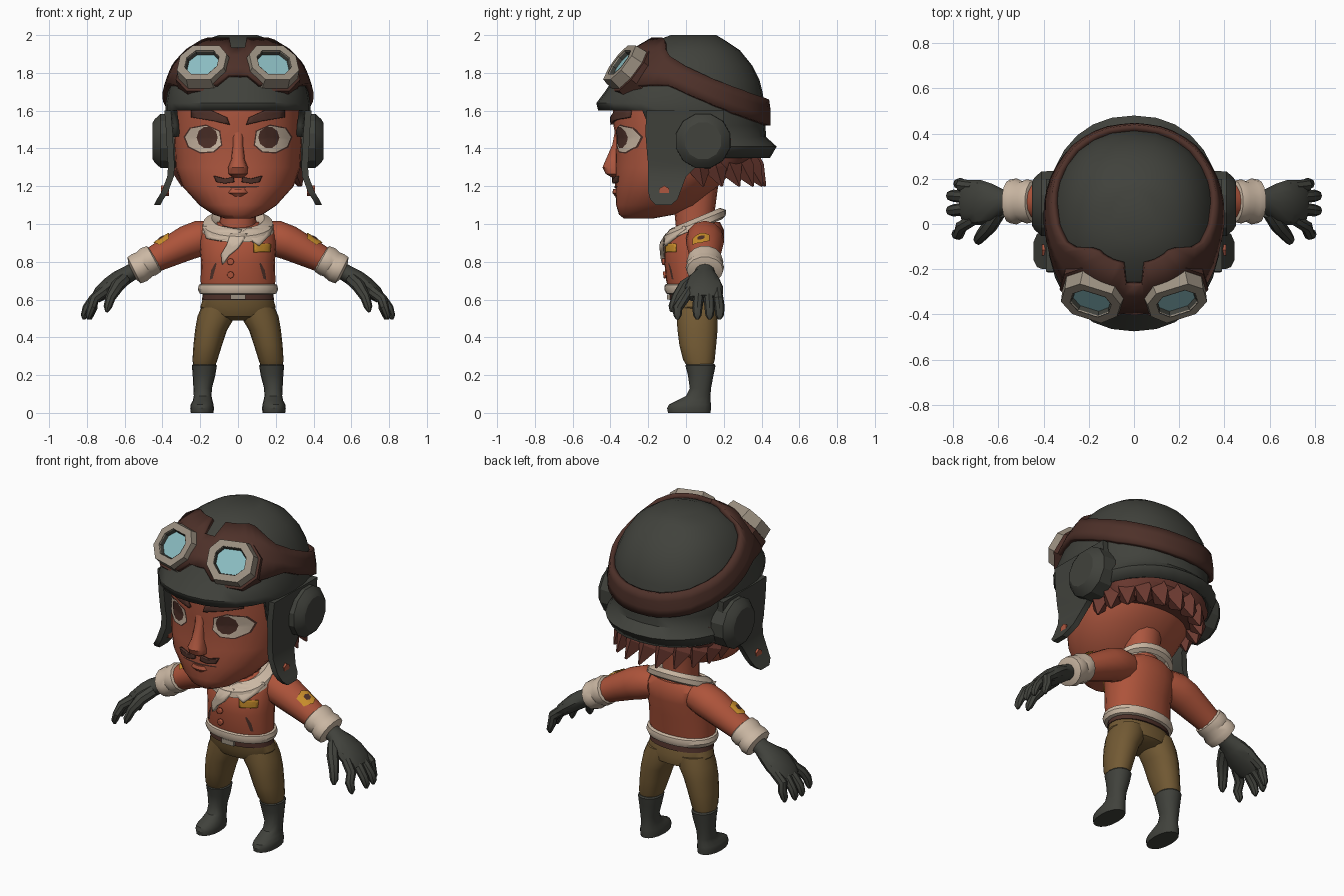
import bpy, bmesh, math
from mathutils import Vector as V
from mathutils.bvhtree import BVHTree

if "Cube" in bpy.data.objects:
    bpy.data.objects.remove(bpy.data.objects["Cube"])

COL = dict(skin=(.42, .095, .05), jacket=(.42, .088, .043), dark_leather=(.052, .054, .045),
           strap_brown=(.075, .03, .022), hair_brown=(.15, .042, .03), cream=(.60, .48, .37),
           trouser_brown=(.17, .102, .034), lens_blue=(.26, .51, .54), taupe=(.33, .28, .22),
           gold=(.60, .28, .025))
MATS = {}
for k, c in COL.items():
    MATS[k] = bpy.data.materials.new(k)
    MATS[k].diffuse_color = (*c, 1)


def make(name, bm, mat, mirror=False, solid=0, angle=35):
    bmesh.ops.recalc_face_normals(bm, faces=bm.faces)
    me = bpy.data.meshes.new(name)
    bm.to_mesh(me)
    tree = BVHTree.FromBMesh(bm)
    bm.free()
    ob = bpy.data.objects.new(name, me)
    bpy.context.collection.objects.link(ob)
    me.materials.append(MATS[mat])
    bpy.ops.object.select_all(action='DESELECT')
    ob.select_set(True)
    bpy.context.view_layer.objects.active = ob
    bpy.ops.object.shade_smooth_by_angle(angle=math.radians(angle))
    if solid:
        m = ob.modifiers.new("thickness", 'SOLIDIFY')
        m.thickness, m.offset = solid, -1
    if mirror:
        ob.modifiers.new("mirror", 'MIRROR')
    return tree


def skin_rings(rings, caps=True, close=True):
    """Join equal-length point loops with quads."""
    bm = bmesh.new()
    vs = [[bm.verts.new(p) for p in r] for r in rings]
    n = len(vs[0])
    for a, b in zip(vs, vs[1:]):
        for i in range(n if close else n - 1):
            j = (i + 1) % n
            bm.faces.new((a[i], a[j], b[j], b[i]))
    if caps:
        bm.faces.new(vs[0])
        bm.faces.new(vs[-1])
    return bm


def spow(t, e):
    return math.copysign(abs(t) ** e, t)


def oval(z, rx, yf, yb, cx=0, n=24, e=.92, tilt=0):
    out = []
    for i in range(n):
        a = 2 * math.pi * i / n
        y = (yf + yb) / 2 + (yb - yf) / 2 * spow(math.sin(a), e)
        out.append(V((cx + rx * spow(math.cos(a), e), y, z + tilt * y)))
    return out


def loft(name, levels, mat, mirror=False, caps=True, **kw):
    return make(name, skin_rings([oval(*l, **kw) for l in levels], caps), mat, mirror)


def tube(name, pts, mat, n=12, mirror=True, angle=35):
    """Points are x, y, z, half width along y, half thickness."""
    rings = []
    for i, p in enumerate(pts):
        t = (V(pts[min(i + 1, len(pts) - 1)][:3]) - V(pts[max(i - 1, 0)][:3])).normalized()
        v = t.cross(V((0, 1, 0))).normalized()
        u = v.cross(t)
        rings.append([V(p[:3]) + u * p[3] * math.cos(2 * math.pi * k / n)
                      + v * p[4] * math.sin(2 * math.pi * k / n) for k in range(n)])
    return make(name, skin_rings(rings), mat, mirror, angle=angle)


def plate(name, tree, poly, mat, off, mirror=True, origin=(0, 0, 0), n=(0, -1, 0), u=(1, 0, 0), solid=0):
    """Thin plate laid on a surface; poly is star-shaped around its mean."""
    n, u, o = V(n).normalized(), V(u), V(origin)
    v = n.cross(u) * (1 if n.cross(u).z > 0 else -1)
    pts = []
    for (a, b), (c, d) in zip(poly, poly[1:] + poly[:1]):
        pts += [(a + (c - a) * k / 3, b + (d - b) * k / 3) for k in range(3)]
    m = (sum(p[0] for p in poly) / len(poly), sum(p[1] for p in poly) / len(poly))

    def drop(a, b):
        q = o + u * a + v * b
        hit = tree.ray_cast(q + n * 2, -n)[0]
        return (hit or q) + n * off
    rings = [[drop(m[0] + (a - m[0]) * s, m[1] + (b - m[1]) * s) for a, b in pts] for s in (1, .7, .4, .1)]
    bm = skin_rings(rings, caps=False)
    bm.verts.ensure_lookup_table()
    bm.faces.new(bm.verts[-len(pts):])
    make(name, bm, mat, mirror, solid)


def disc(cx, cz, rx, rz, n=10):
    return [(cx + rx * math.cos(2 * math.pi * i / n), cz + rz * math.sin(2 * math.pi * i / n)) for i in range(n)]


# head and face
head = loft("head", [(1.03, .07, -.33, -.17), (1.05, .13, -.355, -.06), (1.10, .205, -.37, .06),
                     (1.2, .295, -.375, .17), (1.3, .33, -.375, .27), (1.45, .34, -.37, .33),
                     (1.55, .34, -.39, .35), (1.66, .33, -.38, .35)], "skin", n=32)
loft("nose", [(1.245, .025, -.39, -.33), (1.265, .05, -.425, -.33), (1.30, .052, -.442, -.33),
              (1.34, .036, -.425, -.33), (1.42, .028, -.39, -.33), (1.5, .03, -.375, -.33)], "skin", n=12)
loft("lower_lip", [(1.145, .03, -.375, -.3), (1.165, .06, -.39, -.3), (1.185, .05, -.385, -.3)], "skin", n=12)
loft("neck", [(.95, .1, -.05, .15), (1.05, .095, -.06, .15), (1.2, .11, -.05, .17)], "skin", n=16)
plate("mouth", head, [(-.11, 1.195), (0, 1.19), (.11, 1.195), (.11, 1.202), (0, 1.2), (-.11, 1.202)],
      "strap_brown", .004, mirror=False)
eye = [(.09, 1.42), (.13, 1.385), (.2, 1.38), (.26, 1.41), (.28, 1.46), (.25, 1.505), (.17, 1.52), (.10, 1.49)]
plate("eye_outline", head, [(.18 + (a - .18) * 1.08, 1.452 + (b - 1.452) * 1.1) for a, b in eye], "strap_brown", .003)
plate("eye_white", head, eye, "cream", .006)
plate("iris", head, disc(.163, 1.458, .056, .058), "strap_brown", .009)
plate("eyebrow", head, [(.045, 1.525), (.06, 1.565), (.14, 1.60), (.25, 1.60), (.25, 1.565), (.13, 1.545)],
      "strap_brown", .018, solid=.018)
plate("moustache", head, [(.02, 1.222), (.025, 1.25), (.07, 1.24), (.13, 1.255), (.115, 1.222), (.07, 1.214)],
      "strap_brown", .018, solid=.018)

# hair under the helmet
loft("hair", [(1.28, .29, .06, .31), (1.36, .33, .02, .37), (1.45, .34, 0, .37)], "hair_brown")
for i in range(11):
    a = math.pi * (-.02 + 1.04 * i / 10)
    c, s = math.cos(a), math.sin(a)
    tube("hair_spike", [(.29 * c, .07 + .24 * s, 1.38, .06, .06), (.30 * c, .09 + .27 * s, 1.29, .06, .06),
                        (.315 * c + .02, .11 + .31 * s, 1.20, .006, .006)], "hair_brown", 4, False, 10)

# helmet shell, open over the face, with a flared rear skirt
levels = [(2.0, .1, -.08, .16), (1.97, .19, -.16, .21), (1.92, .265, -.25, .285), (1.84, .32, -.34, .35),
          (1.76, .355, -.39, .39), (1.70, .372, -.43, .405), (1.64, .383, -.475, .415), (1.6, .385, -.465, .42),
          (1.52, .375, -.42, .42), (1.46, .37, -.4, .425), (1.41, .385, -.4, .48), (1.35, .365, -.38, .445)]
bm = skin_rings([oval(*l, n=28, e=.9) for l in levels], caps=False)
bm.verts.ensure_lookup_table()
bm.faces.new(bm.verts[:28])
cut = [f for f in bm.faces if (lambda c: (c.z < 1.59 and c.y < -.2) or (c.z < 1.45 and c.y < .06))(f.calc_center_median())]
bmesh.ops.delete(bm, geom=cut, context='FACES')
shell = make("helmet", bm, "dark_leather", solid=.03, angle=40)

# ear flaps, bent outward at the tip
rows = [(1.6, -.21, .2, .375), (1.48, -.215, .2, .365), (1.36, -.205, .19, .36), (1.31, -.2, .06, .355),
        (1.25, -.2, .0, .36), (1.17, -.2, -.03, .39), (1.13, -.19, -.045, .415), (1.10, -.16, -.08, .43)]
make("ear_flap", skin_rings([[V((x - .02, a, z)), V((x + .015, a, z)), V((x + .015, b, z)), V((x - .02, b, z))]
                             for z, a, b, x in rows]), "dark_leather", True)


def rod(name, x_r, y, z, mat, n=10):
    make(name, skin_rings([[V((x, y + r * math.cos(2 * math.pi * (k + .5) / n), z + r * math.sin(2 * math.pi * (k + .5) / n)))
                            for k in range(n)] for x, r in x_r]), mat, True, angle=25)


rod("flap_eyelet", [(.365, .028), (.408, .028)], -.115, 1.175, "skin", 6)
rod("ear_cup", [(.33, .15), (.41, .148), (.44, .12), (.452, .10)], .09, 1.44, "dark_leather", 12)

# goggle strap, widened into a mask at the front
top, bot = [], []
N = 48
for i in range(N):
    a = 2 * math.pi * i / N
    d = V((math.sin(a), -math.cos(a), 0))
    y = -.4 * math.cos(a)
    zc = min(1.845, 1.757 - .425 * y)
    front = max(0, min(1, (-y - .10) / .12))
    h = .068 + front * .05 - (.05 if abs(math.sin(a)) < .14 and y < 0 else 0)
    for lst, z in ((top, zc + h), (bot, zc - h)):
        hit = shell.ray_cast(V((0, 0, z)) + d * 2, -d)[0]
        lst.append(hit)
mids = [[b.lerp(t, k) for b, t in zip(bot, top)] for k in (0, .33, .67, 1)]
rings = []
for r in mids:
    ring = []
    for p in r:
        q, nn, _, _ = shell.find_nearest(p)
        nn = nn if nn.dot(p - V((0, 0, 1.6))) > 0 else -nn
        ring.append(q + nn * .028)
    rings.append(ring)
make("goggle_strap", skin_rings(rings, caps=False), "strap_brown", solid=.03)

# goggles: brown base, chunky frame, recessed lens
n = V((.24, -.77, .62)).normalized()
u = V((0, 0, 1)).cross(n).normalized()
v = n.cross(u)
c0 = V((.192, -.352, 1.855))


def octa(w, h, d):
    return [c0 + n * d + u * w * sx + v * h * sy for sx, sy in
            ((1, .4), (.55, 1), (-.6, 1), (-1, .5), (-1, -.3), (-.55, -1), (.5, -1), (1, -.45))]


make("goggle_base", skin_rings([octa(.155, .14, -.15), octa(.15, .135, -.07), octa(.12, .1, -.06)]), "strap_brown", True, angle=20)
make("goggle_frame", skin_rings([octa(.142, .127, -.1), octa(.128, .113, 0), octa(.088, .076, 0), octa(.08, .068, -.04)],
                                caps=False), "taupe", True, angle=20)
make("goggle_seal", skin_rings([octa(.089, .077, .002), octa(.08, .068, -.03)], caps=False), "dark_leather", True)
make("goggle_lens", skin_rings([octa(.082, .07, -.05), octa(.082, .07, -.025)]), "lens_blue", True)

# jacket
torso = loft("jacket", [(.64, .19, -.09, .15), (.70, .198, -.105, .165), (.8, .195, -.115, .175), (.9, .205, -.115, .2),
                        (.97, .2, -.07, .2), (1.01, .13, -.0, .18)], "jacket")
loft("fur_hem", [(.625, .18, -.08, .15), (.632, .203, -.105, .172), (.655, .213, -.115, .182), (.678, .207, -.112, .178),
                 (.688, .18, -.09, .15)], "cream")
loft("collar", [(.945, .17, -.1, .19), (.955, .192, -.125, .21), (.985, .185, -.12, .212), (1.01, .14, -.075, .18),
                (.985, .1, -.05, .15)], "cream", tilt=.42, caps=False)
plate("scarf_left", torso, [(-.19, .99), (-.17, .925), (-.09, .915), (0, .93), (.02, .97), (-.08, .99)], "cream", .02, False, solid=.02)
plate("scarf_right", torso, [(.19, .99), (.17, .94), (.115, .885), (.07, .92), (0, .94), (.05, .98)], "cream", .02, False, solid=.02)
plate("scarf_tail", torso, [(.05, .95), (0, .87), (-.05, .83), (-.085, .785), (-.09, .84), (-.06, .89), (-.04, .95)],
      "cream", .025, False, solid=.02)
plate("chest_badge", torso, [(.085, .85), (.085, .9), (.175, .895), (.172, .852)], "gold", .008, False, solid=.008)
for z in (.73, .80):
    plate("button", torso, disc(-.04, z, .018, .018, 8), "jacket", .014, False, solid=.014)
plate("pocket_slit", torso, [(.135, .71), (.15, .705), (.142, .755), (.12, .795), (.113, .79)], "strap_brown", .003)

# arms, fur cuffs and patches
arm = tube("sleeve", [(.13, .1, .935, .08, .08), (.2, .1, .925, .1, .095), (.27, .1, .90, .1, .092), (.35, .1, .86, .09, .082),
                      (.43, .1, .82, .08, .072), (.5, .1, .78, .07, .065)], "jacket")
hexa = [(.045, .03), (0, .05), (-.045, .03), (-.045, -.03), (0, -.05), (.045, -.03)]
pn = dict(origin=(.385, .08, .90), n=(.6, 0, .8), u=(0, 1, 0))
plate("arm_patch", arm, hexa, "gold", .009, **pn)
plate("arm_patch_mark", arm, [(a * .4, b * .4) for a, b in hexa], "strap_brown", .012, **pn)
tube("fur_cuff", [(.435, .1, .822, .07, .06), (.445, .1, .815, .092, .08), (.475, .1, .80, .098, .084), (.495, .1, .787, .09, .078),
                  (.52, .1, .77, .102, .084), (.55, .1, .755, .096, .08), (.56, .1, .75, .06, .05)], "cream", 14)

# gloves
tube("glove_palm", [(.53, .1, .765, .05, .045), (.58, .1, .735, .055, .045), (.63, .095, .705, .085, .05), (.68, .095, .67, .1, .048),
                    (.73, .095, .63, .1, .04), (.755, .095, .605, .085, .028)], "dark_leather")
for y0, y1, k in ((.165, .178, .96), (.118, .125, 1), (.07, .06, 1), (.02, -.045, .97)):
    tube("finger", [(.71, y0, .645, .026, .03), (.765, (y0 + y1) / 2, .60, .028, .028), (.80 * k, y1, .555, .027, .024),
                    (.815 * k, y1, .515, .022, .018), (.815 * k, y1, .495, .008, .008)], "dark_leather", 8)
tube("thumb", [(.60, .05, .71, .03, .035), (.64, -.01, .67, .034, .035), (.675, -.05, .61, .028, .027),
               (.69, -.07, .56, .024, .022), (.695, -.078, .535, .008, .008)], "dark_leather", 8)

# trousers and belt
loft("trouser_hips", [(.49, .09, -.0, .13), (.51, .17, -.05, .165), (.56, .2, -.075, .17), (.63, .178, -.08, .145)], "trouser_brown")
loft("trouser_leg", [(.24, .056, .01, .14, .18), (.28, .066, -.015, .152, .175), (.36, .076, -.035, .16, .16), (.44, .085, -.045, .167, .142),
                     (.51, .1, -.05, .168, .115), (.57, .09, -.05, .16, .1)], "trouser_brown", True, n=16)
loft("belt", [(.598, .192, -.088, .165), (.626, .186, -.088, .16)], "strap_brown")
make("belt_buckle", skin_rings([[V((x, y, z)) for x, z in ((-.04, .6), (.04, .6), (.04, .628), (-.04, .628))]
                                for y in (-.08, -.1)]), "taupe")

# boots
loft("boot", [(0, .06, -.095, .13, .19), (.025, .063, -.1, .132, .19), (.045, .06, -.09, .132, .19), (.065, .052, -.05, .13, .187),
              (.09, .047, .0, .13, .187), (.13, .049, .02, .132, .187), (.2, .06, .01, .146, .18), (.25, .066, -.003, .156, .178),
              (.258, .06, .003, .15, .178)], "dark_leather", True, n=16)

for m in bpy.data.materials:
    if m.users and not m.is_grease_pencil:
        m.use_nodes = True
        m.node_tree.nodes["Principled BSDF"].inputs["Base Color"].default_value = m.diffuse_color
